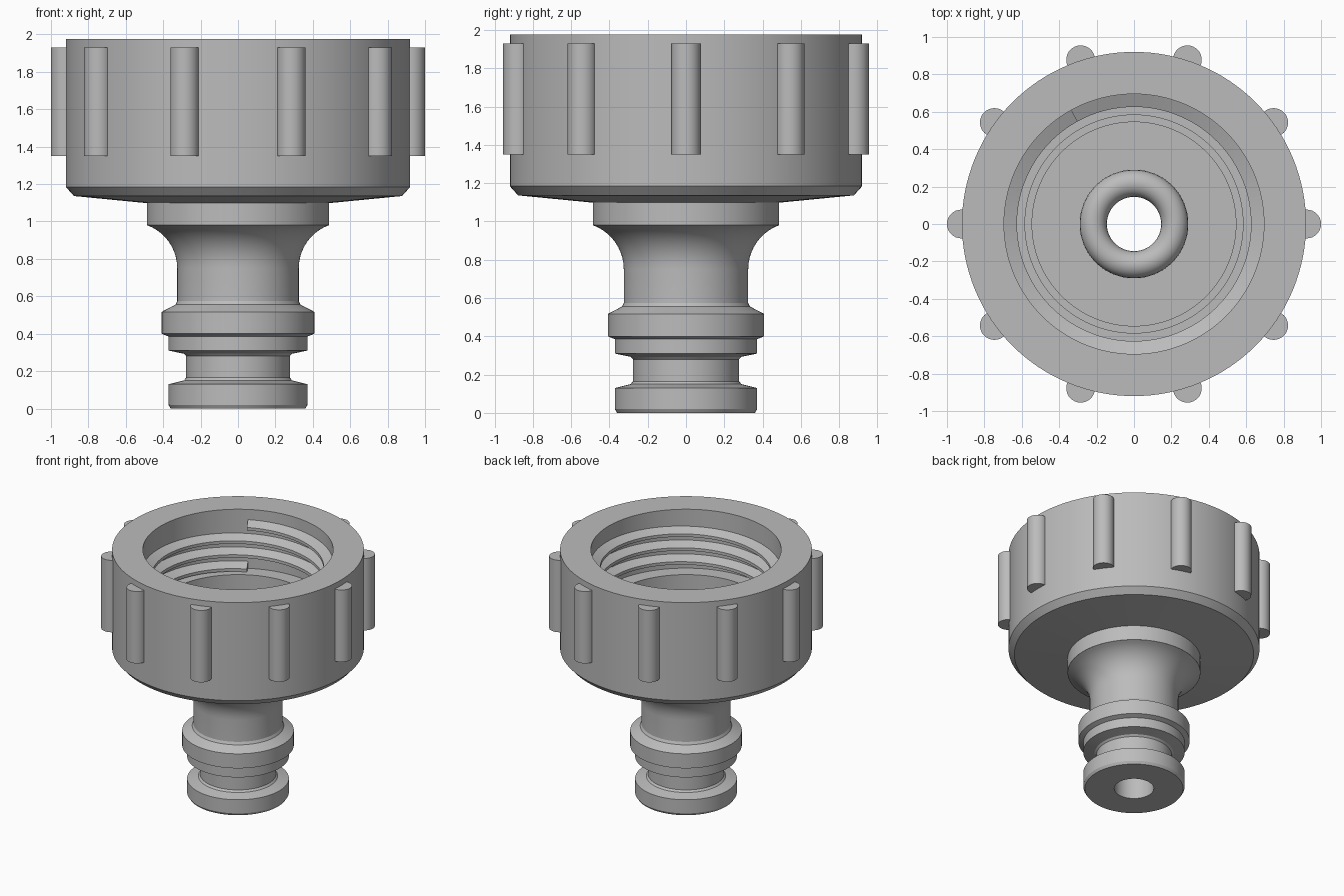
import bpy, bmesh
from math import sin, cos, pi, radians

cube = bpy.data.objects.get("Cube")
if cube:
    bpy.data.objects.remove(cube, do_unlink=True)

grey = bpy.data.materials.new("plastic grey")
grey.use_nodes = True
colour = (0.5, 0.5, 0.5, 1)
grey.diffuse_color = colour
grey.node_tree.nodes["Principled BSDF"].inputs["Base Color"].default_value = colour


def finish(name, bm, angle=25):
    bmesh.ops.recalc_face_normals(bm, faces=bm.faces)
    mesh = bpy.data.meshes.new(name)
    bm.to_mesh(mesh)
    bm.free()
    mesh.materials.append(grey)
    obj = bpy.data.objects.new(name, mesh)
    bpy.context.collection.objects.link(obj)
    bpy.ops.object.select_all(action='DESELECT')
    obj.select_set(True)
    bpy.context.view_layer.objects.active = obj
    bpy.ops.object.shade_smooth_by_angle(angle=radians(angle))
    return obj


def bridge(bm, a, b):
    n = len(a)
    for i in range(n):
        j = (i + 1) % n
        bm.faces.new((a[i], a[j], b[j], b[i]))


def lathe(name, profile, steps=128):
    """Revolve a closed (radius, height) profile about z."""
    bm = bmesh.new()
    rings = []
    for k in range(steps):
        a = 2 * pi * k / steps
        rings.append([bm.verts.new((r * cos(a), r * sin(a), z)) for r, z in profile])
    for k in range(steps):
        bridge(bm, rings[k], rings[(k + 1) % steps])
    return finish(name, bm)


def arc(cr, cz, radius, start, end, n=10):
    angles = [radians(start + (end - start) * i / n) for i in range(n + 1)]
    return [(cr + radius * cos(a), cz + radius * sin(a)) for a in angles]


# Plug end, sealing groove, flared neck and threaded cup in one turned body
outside = [(0.145, 0), (0.36, 0), (0.372, 0.02), (0.372, 0.13), (0.29, 0.15),
           (0.277, 0.165), (0.277, 0.28), (0.29, 0.293), (0.372, 0.31),
           (0.372, 0.385), (0.408, 0.4), (0.408, 0.517), (0.335, 0.555), (0.325, 0.575)]
outside += arc(0.57, 0.75, 0.245, 180, 110)
outside += [(0.487, 0.98), (0.487, 1.098), (0.877, 1.136), (0.92, 1.184), (0.92, 1.975)]
inside = [(0.695, 1.975), (0.695, 1.5), (0.583, 1.5), (0.583, 1.3),
          (0.545, 1.3), (0.545, 1.25), (0.29, 1.25)]
inside += arc(0.2175, 1.28, 0.0725, 0, 180)
lathe("connector_body", outside + inside)

# Internal helical thread
bm = bmesh.new()
pitch, turns, per_turn = 0.112, 3, 96
section = [(0.7, -0.045), (0.626, -0.012), (0.626, 0.012), (0.7, 0.045)]
previous = None
for k in range(turns * per_turn + 1):
    a = radians(119) - 2 * pi * k / per_turn
    z0 = 1.85 - pitch * k / per_turn
    ring = [bm.verts.new((r * cos(a), r * sin(a), z0 + z)) for r, z in section]
    if previous:
        bridge(bm, previous, ring)
    else:
        bm.faces.new(ring)
    previous = ring
bm.faces.new(previous)
finish("inner_thread", bm)

# Ten rounded grip ribs
for k in range(10):
    a = 2 * pi * k / 10
    bpy.ops.mesh.primitive_cylinder_add(
        vertices=32, radius=0.077, depth=0.58,
        location=(0.923 * cos(a), 0.923 * sin(a), 1.64))
    rib = bpy.context.object
    rib.name = f"grip_rib_{k + 1}"
    rib.data.materials.append(grey)
    bpy.ops.object.shade_smooth_by_angle(angle=radians(30))
